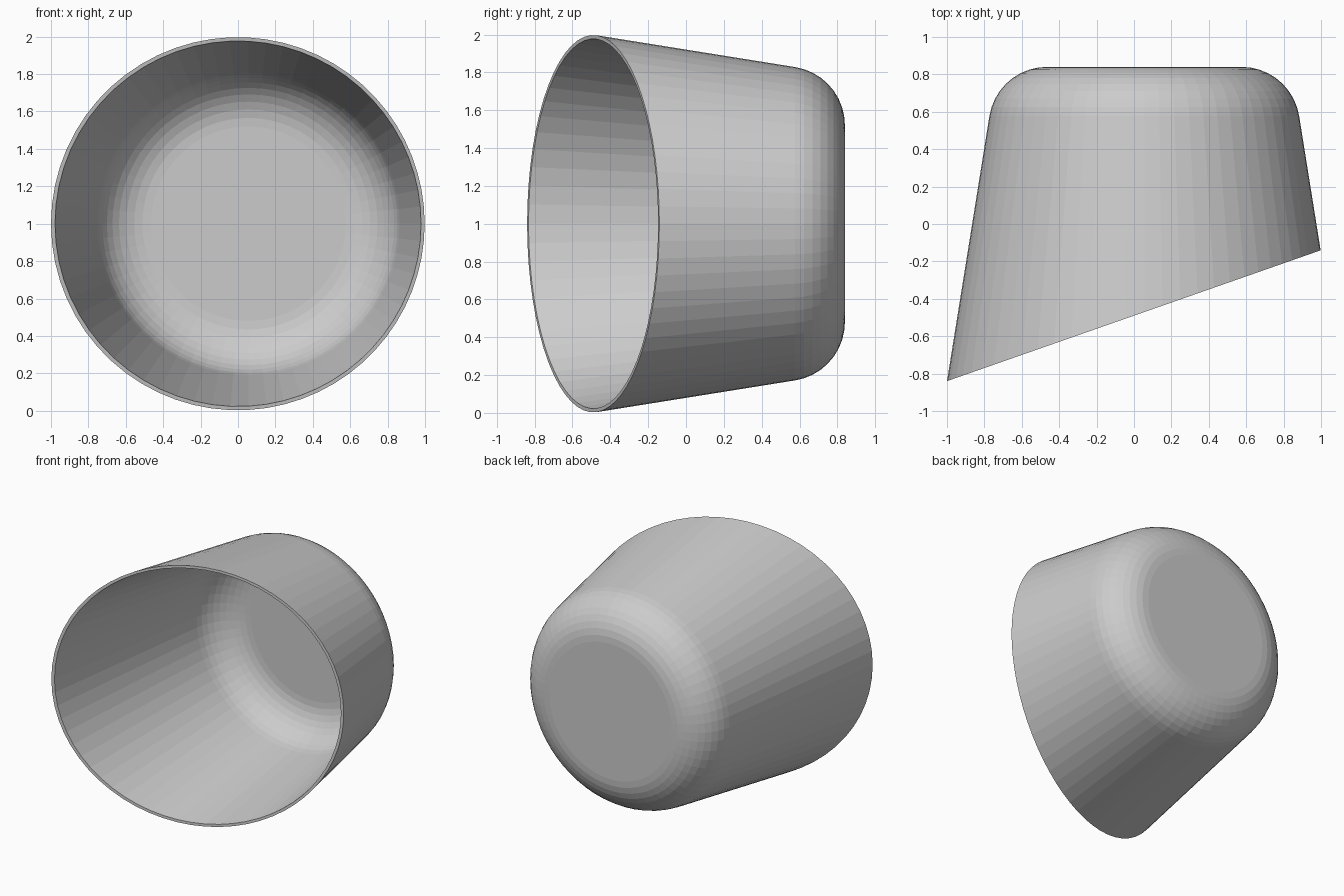
import bpy, bmesh, math

if "Cube" in bpy.data.objects:
    bpy.data.objects.remove(bpy.data.objects["Cube"])

N = 64            # sides around the cup
STEPS = 9         # rings in the rounded corner
CX, CZ = 0.055, 1.0
TAPER = 0.16
WALL = 0.02
BACK, FILLET, FLAT_R = 0.84, 0.312, 0.52
RIM_Y, RIM_SLOPE = -0.49, 0.35

bm = bmesh.new()


def shell(inset):
    """Rings of one skin, from slanted rim to flat base."""
    base_r = 0.9204 - inset * math.sqrt(1 + TAPER ** 2)
    rad = FILLET - inset
    rings = [[]]
    for i in range(N):
        a = 2 * math.pi * i / N
        c, s = math.cos(a), math.sin(a)
        # cone line meets the slanted cutting plane
        y = (RIM_Y + RIM_SLOPE * (CX + base_r * c)) / (1 + RIM_SLOPE * TAPER * c)
        r = base_r - TAPER * y
        rings[0].append(bm.verts.new((CX + r * c, y, CZ + r * s)))
    start = math.atan(TAPER)
    for k in range(STEPS + 1):
        p = start + (math.pi / 2 - start) * k / STEPS
        r = FLAT_R + rad * math.cos(p)
        y = BACK - FILLET + rad * math.sin(p)
        rings.append([bm.verts.new((CX + r * math.cos(2 * math.pi * i / N), y,
                                    CZ + r * math.sin(2 * math.pi * i / N)))
                      for i in range(N)])
    for a, b in zip(rings, rings[1:]):
        bridge(a, b)
    bm.faces.new(rings[-1])
    return rings[0]


def bridge(a, b):
    for i in range(N):
        j = (i + 1) % N
        bm.faces.new((a[i], a[j], b[j], b[i]))


# outer skin, inner skin and the rim joining them
bridge(shell(0.0), shell(WALL))
bmesh.ops.recalc_face_normals(bm, faces=bm.faces)

mesh = bpy.data.meshes.new("slanted_cup")
bm.to_mesh(mesh)
bm.free()
cup = bpy.data.objects.new("slanted_cup", mesh)
bpy.context.collection.objects.link(cup)
